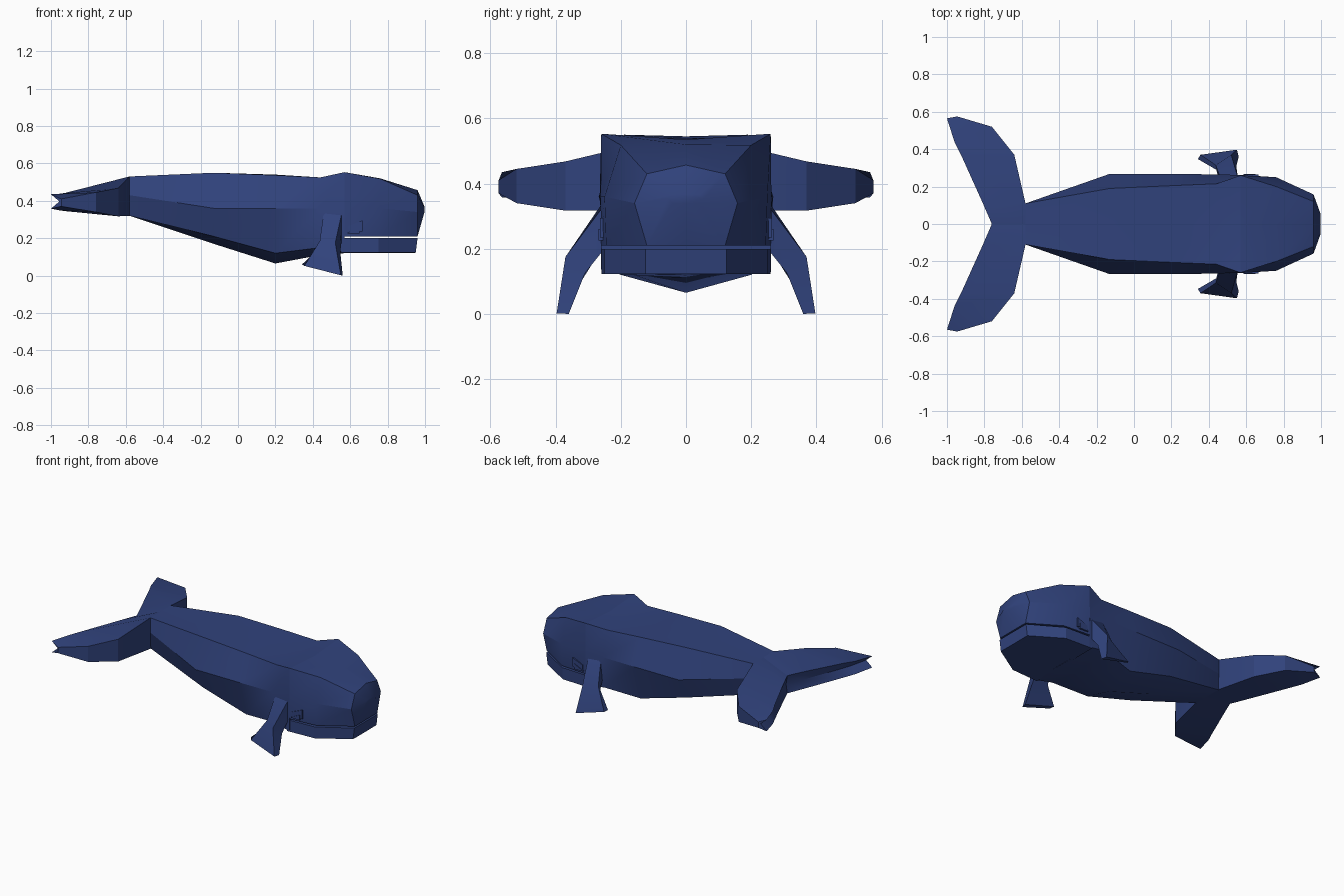
import bpy, bmesh, math

if "Cube" in bpy.data.objects:
    bpy.data.objects.remove(bpy.data.objects["Cube"])

blue = bpy.data.materials.new("deep_blue")
blue.diffuse_color = (0.03, 0.055, 0.2, 1)
blue.use_nodes = True
blue.node_tree.nodes["Principled BSDF"].inputs["Base Color"].default_value = blue.diffuse_color


def loft(name, rings, mirror=False):
    """Skin a list of equal-length point rings and cap both ends."""
    bm = bmesh.new()
    loops = [[bm.verts.new(p) for p in r] for r in rings]
    for a, b in zip(loops, loops[1:]):
        n = len(a)
        for i in range(n):
            j = (i + 1) % n
            bm.faces.new((a[i], a[j], b[j], b[i]))
    bm.faces.new(loops[0])
    bm.faces.new(loops[-1])
    if mirror:
        geom = bm.verts[:] + bm.edges[:] + bm.faces[:]
        new = bmesh.ops.duplicate(bm, geom=geom)["geom"]
        for v in new:
            if isinstance(v, bmesh.types.BMVert):
                v.co.y *= -1
    bmesh.ops.remove_doubles(bm, verts=bm.verts, dist=1e-5)
    bmesh.ops.recalc_face_normals(bm, faces=bm.faces)
    me = bpy.data.meshes.new(name)
    bm.to_mesh(me)
    bm.free()
    me.materials.append(blue)
    ob = bpy.data.objects.new(name, me)
    bpy.context.collection.objects.link(ob)
    bpy.ops.object.select_all(action="DESELECT")
    ob.select_set(True)
    bpy.context.view_layer.objects.active = ob
    bpy.ops.object.shade_smooth_by_angle(angle=math.radians(25))
    return ob


def section(x, half):
    """Full ring from a half profile running top centre to bottom centre."""
    return [(x, y, z) for y, z in half] + [(x, -y, z) for y, z in half[-2:0:-1]]


# body: tail stock to neck, with keeled belly
loft("body", [
    section(-0.58, [(0, .53), (.11, .53), (.11, .43), (.105, .32), (0, .32)]),
    section(-0.13, [(0, .545), (.19, .55), (.268, .36), (.19, .21), (0, .17)]),
    section(0.20, [(0, .54), (.205, .537), (.268, .36), (.2, .12), (0, .065)]),
    section(0.44, [(0, .52), (.215, .525), (.265, .36), (.25, .15), (0, .11)]),
    section(0.57, [(0, .535), (.26, .553), (.262, .36), (.26, .125), (0, .12)]),
])

# upper head with blunt snout
head = [
    section(0.57, [(0, .535), (.26, .553), (.262, .36), (.26, .21), (0, .21)]),
    section(0.76, [(0, .52), (.2, .518), (.25, .36), (.245, .21), (0, .21)]),
    section(0.96, [(0, .457), (.12, .43), (.158, .34), (.12, .21), (0, .21)]),
]
nose = [(0.997, y * 0.35, .355 + (z - .34) * .12) for _, y, z in head[-1]]
loft("head", head + [nose])

# lower jaw
loft("lower_jaw", [
    [(x, -w, .2), (x, 0, .2), (x, w, .2), (x - d, w, .123), (x - d, 0, .122), (x - d, -w, .123)]
    for x, w, d in ((.55, .26, 0), (.75, .25, 0), (.96, .125, .01))
])

# tail flukes: lead x, lead y, lead z range, trail x, trail y, trail z range, notch depth
flukes = [
    (-.58, 0, .32, .53, -.76, 0, .335, .455, 0.01),
    (-.58, .11, .32, .53, -.81, .115, .337, .452, 0.01),
    (-.64, .37, .317, .468, -.925, .37, .345, .442, .03),
    (-.76, .52, .34, .445, -.96, .44, .35, .437, .04),
    (-.945, .575, .37, .41, -1.0, .565, .358, .435, .045),
]
loft("tail_flukes", [
    [(lx, ly, a), (lx, ly, b), (tx, ty, d), (tx + n, ty, (c + d) / 2), (tx, ty, c)]
    for lx, ly, a, b, tx, ty, c, d, n in flukes
], mirror=True)

# side flippers
loft("flippers", [
    [(.46, .25, .35), (.555, .25, .335), (.555, .25, .2), (.45, .25, .2)],
    [(.437, .315, .185), (.52, .37, .175), (.547, .31, .125), (.44, .29, .15)],
    [(.355, .37, .052), (.55, .397, .002), (.56, .36, .0), (.342, .347, .06)],
], mirror=True)

# eyes: small stepped ridges above the mouth corner
for name, x0, x1, z0, z1, y in (("eye_lids", .59, .665, .235, .295, .264),
                                ("eyes", .585, .65, .225, .26, .268)):
    loft(name, [[(x0, s, z0), (x1, s, z0), (x1, s, z1), (x0, s, z1 - .03)]
                for s in (.235, y)], mirror=True)
